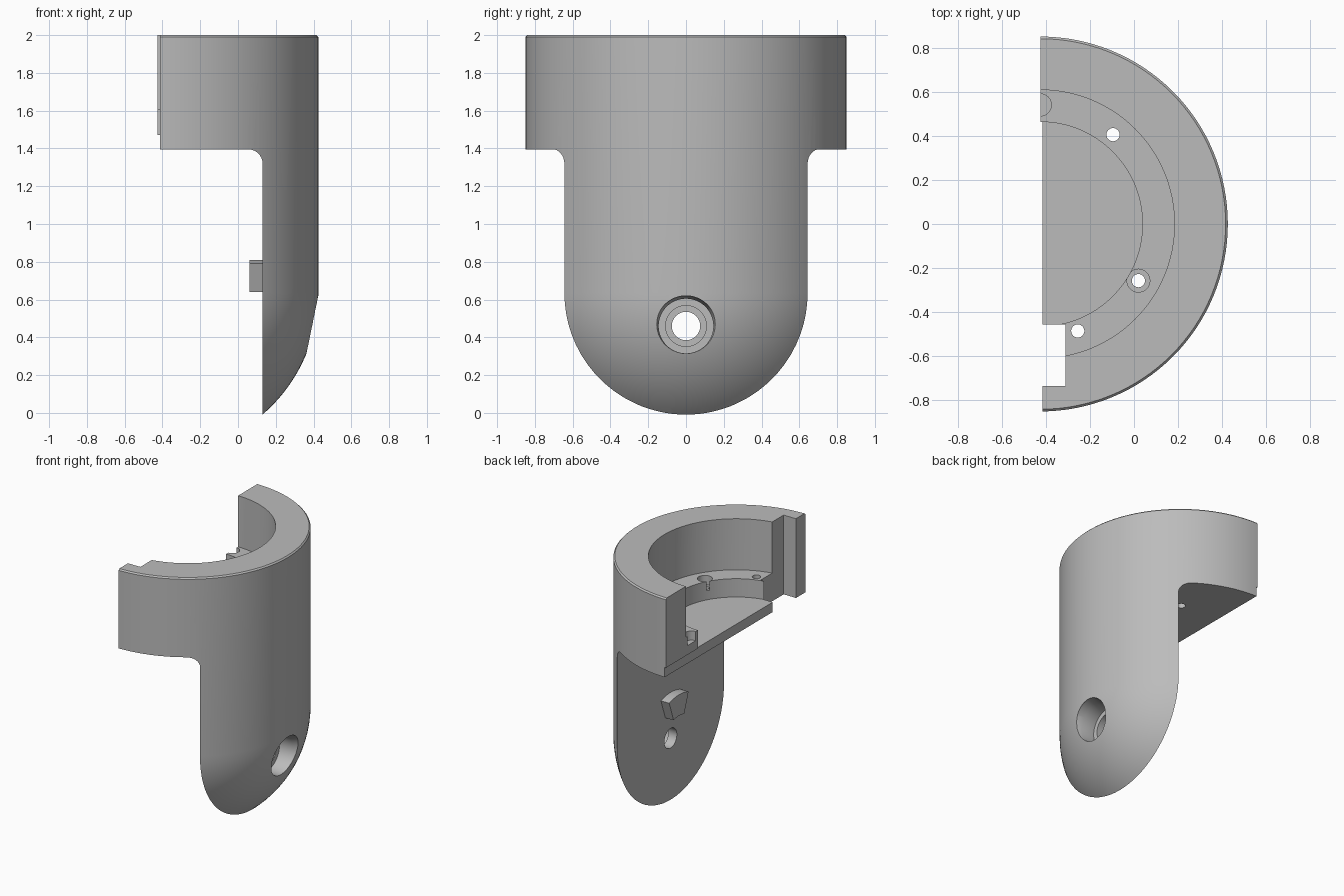
import bpy, bmesh
from math import pi, sin, cos
from mathutils import Vector

if "Cube" in bpy.data.objects:
    bpy.data.objects.remove(bpy.data.objects["Cube"], do_unlink=True)

AXIS = -0.4245      # x of the shell axis
R = 0.85            # outer radius
BALL_Z = 0.635      # centre height of the rounded end
FACE = 0.13         # x of the flat back of the leg
UNDER = 1.395       # underside of the cup
FLOOR = 1.47
LEDGE = 1.61

grey = bpy.data.materials.new("plain grey")
grey.use_nodes = True
grey.diffuse_color = (0.5, 0.5, 0.5, 1)
grey.node_tree.nodes["Principled BSDF"].inputs["Base Color"].default_value = (0.5, 0.5, 0.5, 1)


def finish(bm, name):
    bmesh.ops.remove_doubles(bm, verts=bm.verts, dist=1e-5)
    bmesh.ops.recalc_face_normals(bm, faces=bm.faces)
    mesh = bpy.data.meshes.new(name)
    bm.to_mesh(mesh)
    bm.free()
    mesh.materials.append(grey)
    ob = bpy.data.objects.new(name, mesh)
    bpy.context.collection.objects.link(ob)
    return ob


def lathe(name, profile, loc, rot=(0, 0, 0), steps=48):
    """Solid of revolution from (radius, height) points."""
    bm = bmesh.new()
    vs = [bm.verts.new((r, 0, z)) for r, z in profile]
    es = [bm.edges.new(pair) for pair in zip(vs, vs[1:])]
    bmesh.ops.spin(bm, geom=vs + es, cent=(0, 0, 0), axis=(0, 0, 1),
                   angle=2 * pi, steps=steps)
    ob = finish(bm, name)
    ob.location, ob.rotation_euler = loc, rot
    return ob


def prism(name, points, push):
    """Flat outline of 3D points pushed along a vector."""
    bm = bmesh.new()
    face = bm.faces.new([bm.verts.new(p) for p in points])
    new = bmesh.ops.extrude_face_region(bm, geom=[face], use_keep_orig=True)["geom"]
    bmesh.ops.translate(bm, vec=Vector(push),
                        verts=[g for g in new if isinstance(g, bmesh.types.BMVert)])
    return finish(bm, name)


def block(name, x0, x1, y0, y1, z0, z1):
    return prism(name, [(x0, y0, z0), (x1, y0, z0), (x1, y1, z0), (x0, y1, z0)],
                 (0, 0, z1 - z0))


def combine(body, tool, operation="DIFFERENCE"):
    bpy.context.view_layer.objects.active = body
    mod = body.modifiers.new("join", "BOOLEAN")
    mod.object, mod.operation, mod.solver = tool, operation, "EXACT"
    bpy.ops.object.modifier_apply(modifier=mod.name)
    bpy.data.objects.remove(tool, do_unlink=True)


# Outer shell: round-ended cylinder with a softened top rim
arc = [(R * sin(a), BALL_Z - R * cos(a)) for a in (i * pi / 48 for i in range(1, 25))]
outline = [(0, BALL_Z - R)] + arc + [(R, 1.99), (R - 0.01, 2), (0, 2)]
bracket = lathe("bracket_body", outline, (AXIS, 0, 0), steps=128)

# Clear the space under the cup, leaving a filleted corner above the leg
f = 0.075
corner = [(FACE - f + f * cos(a), 0, UNDER - f + f * sin(a))
          for a in (i * pi / 16 for i in range(9))]
under = [(-2, 0, -1), (FACE, 0, -1)] + corner + [(-2, 0, UNDER)]
combine(bracket, prism("under_cutter", [(x, -2, z) for x, y, z in under], (0, 4, 0)))

# Split the shell in half, the floor and one end slightly further back
combine(bracket, block("half_cutter", -2, AXIS - 0.0005, -2, 2, -1, 3))
combine(bracket, block("floor_edge_cutter", -2, -0.414, -2, 2, 1, FLOOR))
combine(bracket, block("end_cutter", -2, -0.414, -2, -0.4, 1, 3))

# Stepped bowl
bowl = [(0, FLOOR), (0.463, FLOOR), (0.463, LEDGE), (0.608, LEDGE), (0.608, 2.2), (0, 2.2)]
combine(bracket, lathe("bowl_cutter", bowl, (AXIS, 0, 0), steps=128))

# Cable slot at one end
combine(bracket, block("slot_cutter", -2, -0.31, -0.735, -0.455, 1, 3))

# Ledge holes: two plain, one counterbored, one half socket
for x, y in ((-0.095, 0.405), (-0.255, -0.485)):
    combine(bracket, lathe("hole_cutter", [(0, 1.2), (0.03, 1.2), (0.03, 1.8), (0, 1.8)],
                           (x, y, 0), steps=24))
combine(bracket, lathe("counterbore_cutter",
                       [(0, 1.2), (0.03, 1.2), (0.03, 1.54), (0.052, 1.54), (0.052, 1.8), (0, 1.8)],
                       (0.02, -0.257, 0), steps=32))
combine(bracket, lathe("socket_cutter", [(0, 1.54), (0.05, 1.54), (0.05, 1.8), (0, 1.8)],
                       (AXIS, 0.54, 0), steps=32))

# Stepped screw hole through the leg
screw = [(0, 0), (0.075, 0), (0.075, 0.2), (0.108, 0.2), (0.108, 0.25),
         (0.145, 0.25), (0.145, 0.36), (0.16, 0.41), (0.16, 0.6), (0, 0.6)]
combine(bracket, lathe("screw_cutter", screw, (0, 0, 0.46), (0, pi / 2, 0)))

# Keystone-shaped locating lug above the screw hole
spread = [i * 0.085 for i in range(-4, 5)]
lug = [(0.06, 0.35 * sin(a), 0.46 + 0.35 * cos(a)) for a in spread]
lug += [(0.06, 0.19 * sin(a), 0.46 + 0.19 * cos(a)) for a in reversed(spread)]
combine(bracket, prism("locating_lug", lug, (0.1, 0, 0)), "UNION")

bpy.ops.object.select_all(action="DESELECT")
bracket.select_set(True)
bpy.context.view_layer.objects.active = bracket
bpy.ops.object.shade_smooth_by_angle(angle=pi / 6)
